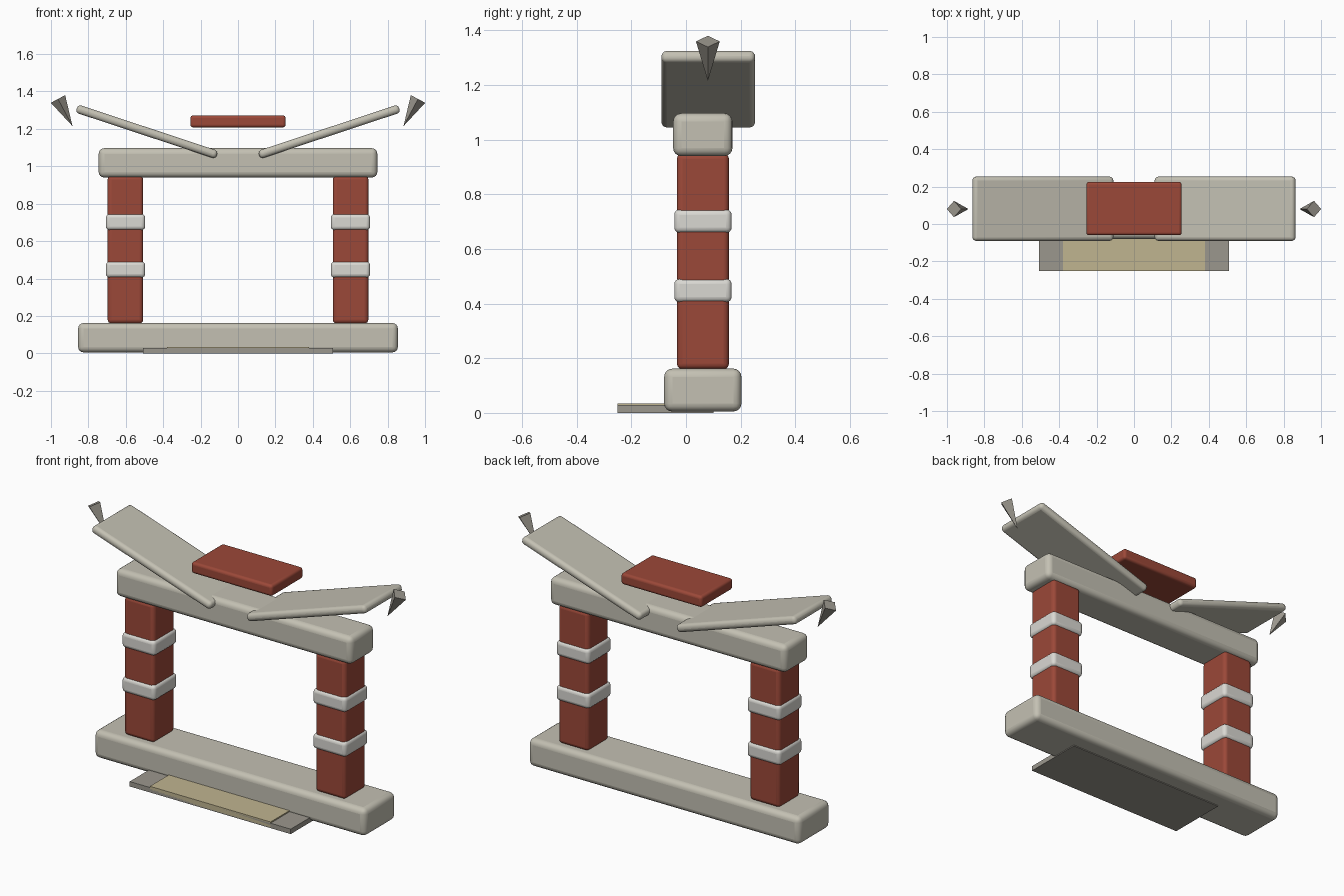
import bpy
import math

if "Cube" in bpy.data.objects:
    bpy.data.objects.remove(bpy.data.objects["Cube"])


def material(name, rgb):
    m = bpy.data.materials.new(name)
    m.diffuse_color = (*rgb, 1)
    m.use_nodes = True
    m.node_tree.nodes["Principled BSDF"].inputs["Base Color"].default_value = m.diffuse_color
    return m


STONE = material("warm_stone", (0.55, 0.53, 0.45))
PALE = material("pale_stone", (0.70, 0.69, 0.65))
RED = material("red_paint", (0.33, 0.065, 0.04))
DARK = material("dark_stone", (0.33, 0.31, 0.27))
TAN = material("straw", (0.53, 0.46, 0.28))


def box(name, x, y, z, mat, bevel=0.0, tilt=0.0):
    """Box from (min, max) ranges, optionally rounded and tilted about y."""
    ranges = (x, y, z)
    bpy.ops.mesh.primitive_cube_add(size=1, location=[(a + b) / 2 for a, b in ranges])
    ob = bpy.context.object
    ob.name = name
    ob.scale = [b - a for a, b in ranges]
    bpy.ops.object.transform_apply(location=False, rotation=False, scale=True)
    ob.rotation_euler.y = tilt
    ob.data.materials.append(mat)
    if bevel:
        mod = ob.modifiers.new("rounded_edges", 'BEVEL')
        mod.width = bevel
        mod.segments = 4
        bpy.ops.object.shade_smooth_by_angle(angle=math.radians(40))
    return ob


# Base, crossbeam and plaque above the roof
box("base", (-0.855, 0.855), (-0.08, 0.203), (0.005, 0.162), STONE, 0.03)
box("crossbeam", (-0.745, 0.745), (-0.047, 0.17), (0.94, 1.097), STONE, 0.03)
box("top_plaque", (-0.255, 0.255), (-0.06, 0.225), (1.208, 1.272), RED, 0.015)

# Front step with its mat
box("front_step", (-0.507, 0.507), (-0.25, 0.10), (0.0, 0.028), DARK)
box("step_mat", (-0.38, 0.38), (-0.25, 0.10), (0.005, 0.035), TAN)

for side, s in (("left", -1), ("right", 1)):
    def span(a, b):
        return tuple(sorted((s * a, s * b)))

    # Post with two bands
    box(f"{side}_post", span(0.507, 0.697), (-0.033, 0.157), (0.16, 0.95), RED, 0.02)
    for i, z in enumerate((0.448, 0.702)):
        box(f"{side}_post_band_{i + 1}", span(0.496, 0.706), (-0.043, 0.167),
            (z - 0.043, z + 0.043), PALE, 0.02)

    # Upswept roof slab
    box(f"{side}_roof_slab", span(0.4875 - 0.395, 0.4875 + 0.395), (-0.09, 0.253),
        (1.1625, 1.2075), STONE, 0.02, tilt=-s * math.radians(18.3))

    # Four-sided finial pointing down and inwards
    bx, bz, tx, tz = 0.9625, 1.36, 0.885, 1.215
    bpy.ops.mesh.primitive_cone_add(
        vertices=4, radius1=0.0435, radius2=0, depth=math.hypot(bx - tx, bz - tz),
        location=(s * (bx + tx) / 2, 0.08, (bz + tz) / 2),
        rotation=(0, math.atan2(s * (tx - bx), tz - bz), 0))
    finial = bpy.context.object
    finial.name = f"{side}_finial"
    finial.data.materials.append(DARK)
